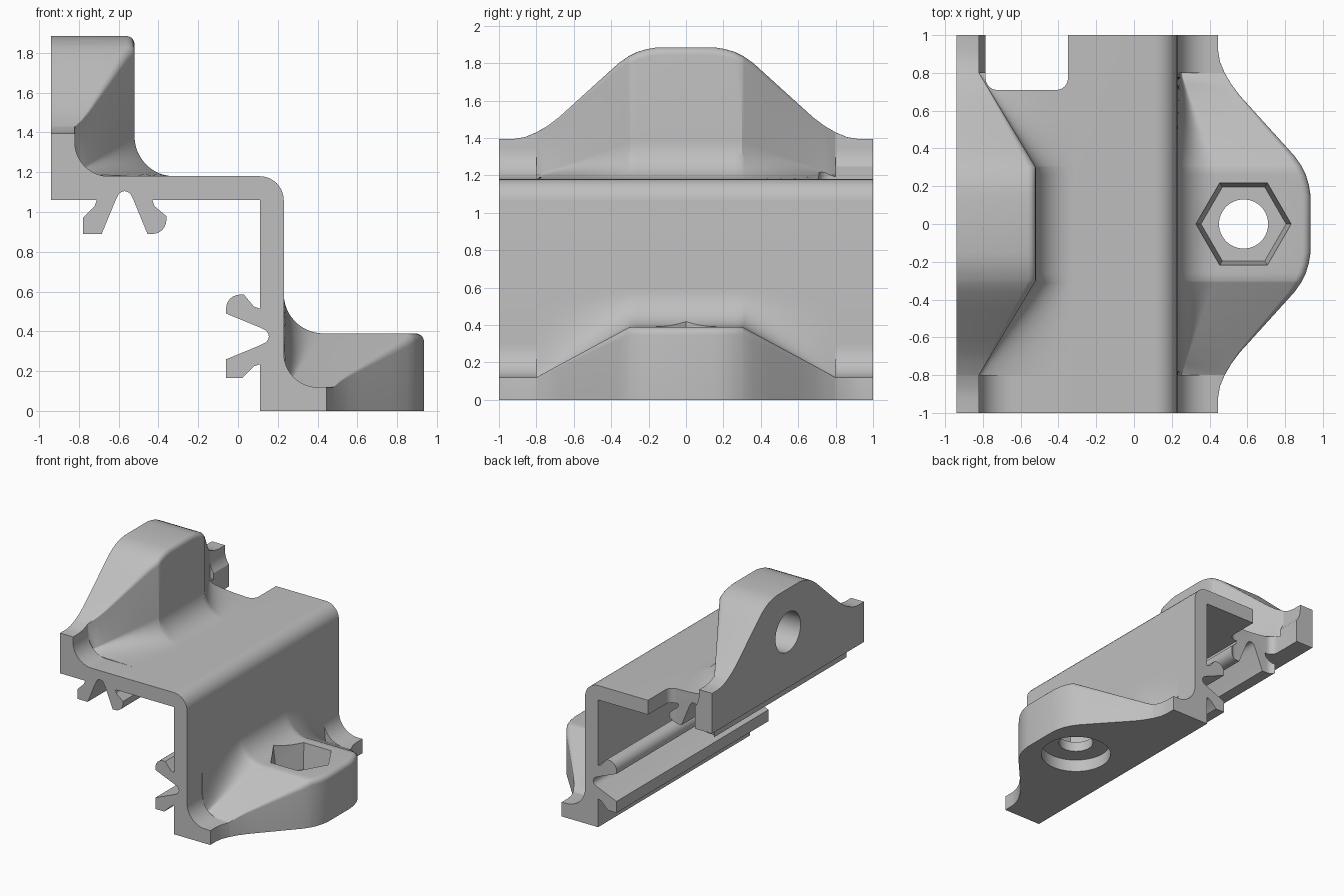
import bpy, bmesh
from math import sin, cos, pi

old = bpy.data.objects.get("Cube")
if old:
    bpy.data.objects.remove(old, do_unlink=True)

grey = bpy.data.materials.new("plain grey")
grey.use_nodes = True
grey.diffuse_color = (0.52, 0.52, 0.52, 1)
grey.node_tree.nodes["Principled BSDF"].inputs["Base Color"].default_value = grey.diffuse_color


def loft(name, rings):
    """Closed solid through rings with equal point counts."""
    bm = bmesh.new()
    loops = [[bm.verts.new(p) for p in ring] for ring in rings]
    n = len(loops[0])
    for low, high in zip(loops, loops[1:]):
        for i in range(n):
            j = (i + 1) % n
            bm.faces.new((low[i], low[j], high[j], high[i]))
    bm.faces.new(loops[0])
    bm.faces.new(loops[-1])
    bmesh.ops.recalc_face_normals(bm, faces=bm.faces)
    mesh = bpy.data.meshes.new(name)
    bm.to_mesh(mesh)
    bm.free()
    mesh.materials.append(grey)
    obj = bpy.data.objects.new(name, mesh)
    bpy.context.collection.objects.link(obj)
    return obj


def arc(cx, cy, rx, ry, start, end, n=8):
    return [(cx + rx * cos(start + (end - start) * i / n),
             cy + ry * sin(start + (end - start) * i / n)) for i in range(n + 1)]


def activate(obj):
    bpy.ops.object.select_all(action='DESELECT')
    obj.select_set(True)
    bpy.context.view_layer.objects.active = obj


def cut(obj, cutter):
    mod = obj.modifiers.new("cut", 'BOOLEAN')
    mod.operation = 'DIFFERENCE'
    mod.solver = 'EXACT'
    mod.object = cutter
    activate(obj)
    bpy.ops.object.modifier_apply(modifier=mod.name)


# Clip profile: (along the plate, away from the plate)
clip = [(-.14, 0), (-.15, .03), (-.21, .09), (-.21, .17), (-.115, .17), (-.045, 0)]
clip += arc(0, 0, .04, -.045, pi * .9, pi * .1, 6)
clip += [(.045, 0), (.115, .17)] + arc(.14, .1, .07, .07, pi / 2, 0, 6)
clip += [(.21, .08), (.15, .03), (.14, 0)]

# Z-shaped strip with its two clips
profile = [(.11, 0), (.23, 0)] + arc(.11, 1.06, .12, .12, 0, pi / 2)
profile += [(-.94, 1.18), (-.94, 1.06)]
profile += [(-.57 + u, 1.06 - v) for u, v in clip] + [(.11, 1.06)]
profile += [(.11 - v, .375 + u) for u, v in reversed(clip)]
strip = loft("bracket_strip", [[(x, y, z) for x, z in profile] for y in (-1, 1)])

# Outline of both flanges: (distance from the middle, reach)
outline = [(0, .825), (.15, .825), (.21, .815), (.26, .8), (.31, .775), (.36, .74),
           (.68, .45), (.74, .405), (.8, .37), (.86, .345), (.92, .335), (1, .335)]


def reach(y):
    y = abs(y)
    for (y0, r0), (y1, r1) in zip(outline, outline[1:]):
        if y <= y1:
            return r0 + (r1 - r0) * (y - y0) / (y1 - y0)
    return outline[-1][1]


def section(y, thick, is_end):
    """Flange cross-section as (reach, thickness) points."""
    length = reach(y)
    if is_end:
        t, ra, rb, edge = .12, .17, .17, .002
    else:
        k = min(1, max(0, (.8 - abs(y)) / .5))
        t = .12 + (thick - .12) * k
        ra = .02 + .18 * k
        rb = thick + .2 - t
        edge = .002 + .04 * k
    pts = [(.08, 0), (length, 0)]
    pts += arc(length - edge, t - edge, edge, edge, 0, pi / 2, 5)
    pts += arc(.12 + ra, t + rb, ra, rb, -pi / 2, -pi, 12)
    return pts + [(.08, t + rb)]


def flange(name, thick, place):
    middle = [y for y, _ in outline if y <= .8] + [.3, .45, .53, .61]
    middle = sorted({s * y for y in middle for s in (-1, 1)})
    spans = {"body": middle, "front_lip": [-1, -.92, -.86, -.8],
             "back_lip": [.8, .86, .92, 1]}
    return [loft(name + "_" + part,
                 [[place(a, y, b) for a, b in section(y, thick, part != "body")] for y in ys])
            for part, ys in spans.items()]


lower = flange("lower_flange", .39, lambda a, y, b: (.11 + a, y, b))
upper = flange("upper_flange", .42, lambda a, y, b: (-.94 + b, y, 1.06 + a))


def round_cutter(name, n, steps, place):
    return loft(name, [[place(r * cos(2 * pi * i / n), r * sin(2 * pi * i / n), h)
                        for i in range(n)] for h, r in steps])


def on_lower(u, v, h):
    return (.58 + u, v, h)


def on_upper(u, v, h):
    return (h, u, 1.525 + v)


# Nut pocket, bolt hole and counterbore in the lower flange; blind hole in the upper
nut = round_cutter("nut_cutter", 6, [(.18, .225), (.39, .252), (.8, .252)], on_lower)
bolt = round_cutter("bolt_cutter", 48, [(-.1, .13), (.5, .13)], on_lower)
bore = round_cutter("bore_cutter", 48, [(-.1, .265), (.1, .265)], on_lower)
blind = round_cutter("blind_cutter", 48, [(-1.1, .165), (-.64, .165)], on_upper)

# Rounded notch at the back of the upper plate
notch_shape = [(-.35, 1.2), (-.785, 1.2)] + arc(-.725, .77, .06, .06, pi, 1.5 * pi)
notch_shape += arc(-.41, .77, .06, .06, 1.5 * pi, 2 * pi)
notch = loft("notch_cutter", [[(x, y, z) for x, y in notch_shape] for z in (.7, 2)])

for cutter in (nut, bolt, bore):
    cut(lower[0], cutter)
cut(upper[0], blind)
for part in (strip, upper[0], upper[2]):
    cut(part, notch)
for cutter in (nut, bolt, bore, blind, notch):
    bpy.data.objects.remove(cutter, do_unlink=True)

for part in [strip] + lower + upper:
    activate(part)
    bpy.ops.object.shade_smooth_by_angle(angle=pi / 6)
